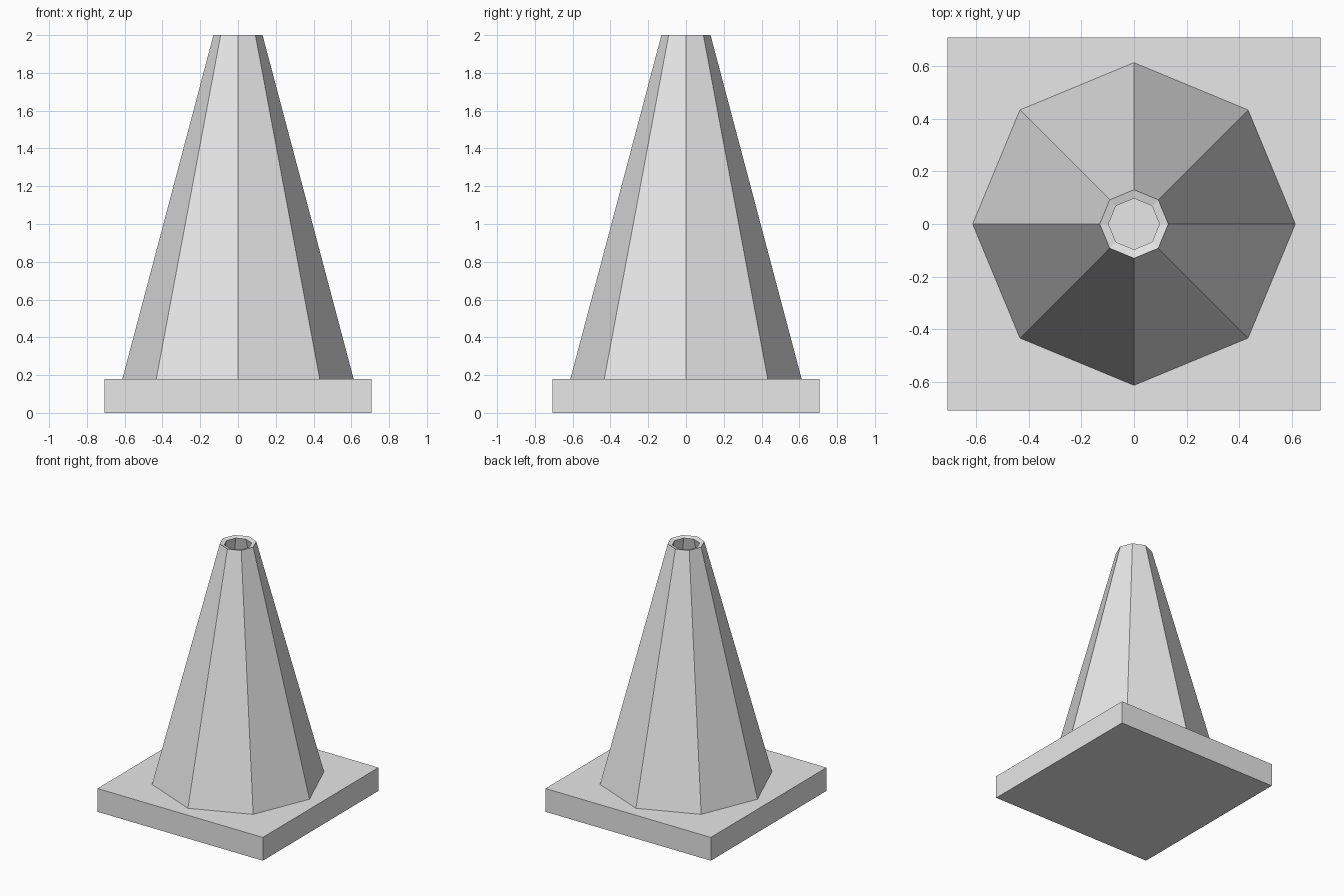
import bpy
import bmesh
from mathutils import Matrix

# Remove the default object
default = bpy.data.objects.get("Cube")
if default:
    bpy.data.objects.remove(default, do_unlink=True)

HALF, BASE_H, TOP = 0.707, 0.18, 2.0

# Single plain colour
grey = bpy.data.materials.new("light_grey")
grey.use_nodes = True
colour = (0.8, 0.8, 0.8, 1.0)
grey.diffuse_color = colour
grey.node_tree.nodes["Principled BSDF"].inputs["Base Color"].default_value = colour


def add_part(name, bm):
    mesh = bpy.data.meshes.new(name)
    bmesh.ops.recalc_face_normals(bm, faces=bm.faces)
    bm.to_mesh(mesh)
    bm.free()
    mesh.materials.append(grey)
    obj = bpy.data.objects.new(name, mesh)
    bpy.context.collection.objects.link(obj)
    return obj


# Square slab
bm = bmesh.new()
bmesh.ops.create_cube(
    bm, size=1.0,
    matrix=Matrix.Translation((0, 0, BASE_H / 2)) @ Matrix.Diagonal((2 * HALF, 2 * HALF, BASE_H, 1)))
add_part("base_plate", bm)

# Hollow eight-sided cone, open at the top, corners on the axes
bm = bmesh.new()
bmesh.ops.create_cone(
    bm, cap_ends=False, segments=8, radius1=0.612, radius2=0.13, depth=TOP - BASE_H,
    matrix=Matrix.Translation((0, 0, (TOP + BASE_H) / 2)))
cone = add_part("cone_body", bm)

# Wall thickness, giving the slightly inward-sloping rim
wall = cone.modifiers.new("wall_thickness", "SOLIDIFY")
wall.thickness = 0.032
wall.offset = -1.0
wall.use_even_offset = True
